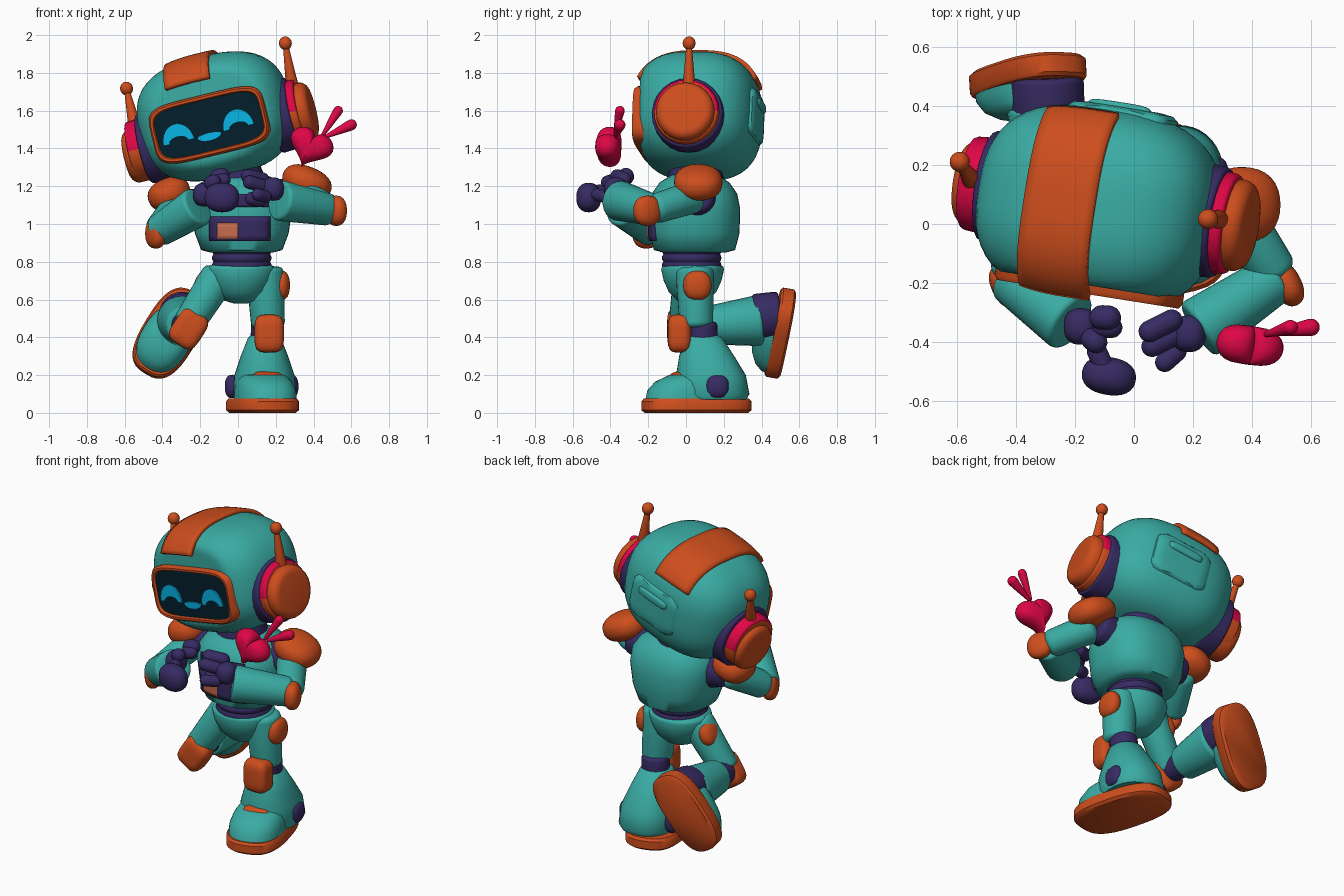
import bpy, bmesh
from math import sin, cos, pi, radians
from mathutils import Matrix, Vector

if "Cube" in bpy.data.objects:
    bpy.data.objects.remove(bpy.data.objects["Cube"])


def material(name, rgb):
    m = bpy.data.materials.new(name)
    m.use_nodes = True
    m.diffuse_color = (*rgb, 1)
    m.node_tree.nodes["Principled BSDF"].inputs["Base Color"].default_value = (*rgb, 1)
    return m


TEAL = material("teal", (0.042, 0.41, 0.37))
ORANGE = material("orange", (0.61, 0.075, 0.012))
PURPLE = material("dark purple", (0.038, 0.024, 0.125))
PINK = material("pink red", (0.73, 0.002, 0.06))
SCREEN = material("dark screen", (0.001, 0.013, 0.024))
CYAN = material("cyan", (0.002, 0.45, 0.78))
SALMON = material("salmon", (0.58, 0.15, 0.075))

I = Matrix.Identity(4)


def T(x, y, z):
    return Matrix.Translation((x, y, z))


def R(deg, axis):
    return Matrix.Rotation(radians(deg), 4, axis)


def finish(bm, name, mat, M=I, angle=40):
    bmesh.ops.remove_doubles(bm, verts=bm.verts, dist=1e-5)
    bmesh.ops.recalc_face_normals(bm, faces=bm.faces)
    bm.transform(M)
    me = bpy.data.meshes.new(name)
    bm.to_mesh(me)
    bm.free()
    me.materials.append(mat)
    ob = bpy.data.objects.new(name, me)
    bpy.context.collection.objects.link(ob)
    bpy.ops.object.select_all(action='DESELECT')
    ob.select_set(True)
    bpy.context.view_layer.objects.active = ob
    bpy.ops.object.shade_smooth_by_angle(angle=radians(angle))
    return ob


def loft(name, rings, mat, M=I, cap=True, angle=40):
    bm = bmesh.new()
    rows = [[bm.verts.new(p) for p in r] for r in rings]
    n = len(rows[0])
    for a, b in zip(rows, rows[1:]):
        for i in range(n):
            bm.faces.new((a[i], a[(i + 1) % n], b[(i + 1) % n], b[i]))
    if cap:
        bm.faces.new(rows[0])
        bm.faces.new(rows[-1])
    return finish(bm, name, mat, M, angle)


def ring(z, rx, ry, cx=0, cy=0, p=2, n=40):
    def s(v):
        return (1 if v > 0 else -1) * abs(v) ** (2 / p)
    return [(cx + rx * s(cos(2 * pi * i / n)), cy + ry * s(sin(2 * pi * i / n)), z) for i in range(n)]


def superball(name, size, mat, M=I, p=2, limit=-9, seg=32):
    """Rounded block; limit flattens the front."""
    bm = bmesh.new()
    bmesh.ops.create_uvsphere(bm, u_segments=seg, v_segments=seg // 2, radius=1)
    for v in bm.verts:
        k = sum(abs(c) ** p for c in v.co) ** (-1 / p)
        v.co = [c * k * s for c, s in zip(v.co, size)]
        v.co.y = max(v.co.y, limit)
    return finish(bm, name, mat, M)


def limb(name, a, b, ra, rb, mat, e=0.03, M=I):
    """Tapered cylinder with ends rounded by e."""
    a, b = Vector(a), Vector(b)
    d = b - a
    L = d.length
    arc = [pi / 2 * k / 5 for k in range(6)]
    start = [(e * (1 - cos(t)), max(ra - e + e * sin(t), 0.001)) for t in arc]
    end = [(L - e * (1 - cos(t)), max(rb - e + e * sin(t), 0.001)) for t in reversed(arc)]
    rings = [ring(z, r, r, n=24) for z, r in start + end]
    return loft(name, rings, mat, M @ T(*a) @ d.to_track_quat('Z', 'Y').to_matrix().to_4x4())


def patch(name, fn, nu, nv, thick, mat, M=I):
    """Curved panel from a surface function on the unit square."""
    bm = bmesh.new()
    g = [[bm.verts.new(fn(i / nu, j / nv)) for j in range(nv + 1)] for i in range(nu + 1)]
    for i in range(nu):
        for j in range(nv):
            bm.faces.new((g[i][j], g[i + 1][j], g[i + 1][j + 1], g[i][j + 1]))
    ob = finish(bm, name, mat, M)
    mod = ob.modifiers.new("thickness", 'SOLIDIFY')
    mod.thickness, mod.offset = thick, 0


def plate(name, pts, z, thick, mat, M):
    loft(name, [[(x, y, z) for x, y in pts], [(x, y, z + thick) for x, y in pts]], mat, M)


# Head shell, leaning and turned
H = T(-0.12, 0.06, 1.57) @ R(-9, 'Z') @ R(-13.5, 'Y')
HX, HY, HZ = 0.405, 0.335, 0.325
superball("head", (HX, HY, HZ), TEAL, H, 2.7, -0.27, 64)
superball("head_back_panel", (0.18, 0.06, 0.13), TEAL, H @ T(0.03, 0.285, -0.01), 6)
superball("head_back_panel_ridge", (0.11, 0.025, 0.025), TEAL, H @ T(0.03, 0.335, 0.05), 4)


def head_strip(u, v):
    x, a = (u - 0.5) * 0.61 - 0.14, radians(33 + 115 * v)
    y, z = -cos(a), sin(a)
    k = 1.025 * (1 - abs(x) ** 2.7) ** (1 / 2.7) / (abs(y) ** 2.7 + abs(z) ** 2.7) ** (1 / 2.7)
    return x * HX, y * k * HY, z * k * HZ


patch("head_strip", head_strip, 8, 32, 0.025, ORANGE, H)

# Face screen with happy eyes and mouth
F = H @ T(0, 0, -0.047) @ R(90, 'X')
frame = [(0.19, 0.313, 0.163), (0.285, 0.313, 0.163), (0.3, 0.303, 0.153), (0.3, 0.292, 0.14), (0.28, 0.283, 0.132), (0.19, 0.283, 0.132)]
loft("face_frame", [ring(z, a, b, p=5, n=64) for z, a, b in frame], ORANGE, F, cap=False)
loft("face_screen", [ring(z, 0.29, 0.139, p=5, n=64) for z in (0.2, 0.286)], SCREEN, F)
arc = [pi * k / 16 for k in range(17)]
for side, x in (("right", -0.177), ("left", 0.153)):
    outer = [(x + 0.084 * cos(t), -0.052 + 0.1 * sin(t)) for t in arc]
    inner = [(x + 0.052 * cos(t), -0.052 + 0.03 * sin(t)) for t in reversed(arc)]
    plate(side + "_eye", outer + inner, 0.286, 0.008, CYAN, F)
plate("mouth", [(x, y * (0.55 if y > -0.055 else 1) - 0.025 * (y > -0.055)) for x, y, z in ring(0, 0.066, 0.028, -0.01, -0.055)], 0.286, 0.008, CYAN, F)

# Ears and antennas: band depth, band radius, cap drop, cap radius, antenna tip
ears = {"right": (-1, 0.48, 0.168, -0.025, 0.143, (-0.44, 0.065, 0.335)), "left": (1, 0.455, 0.18, -0.008, 0.156, (0.453, 0.005, 0.367))}
for side, (s, depth, rad, drop, r, tip) in ears.items():
    E = H @ T(0, 0.01, -0.078)
    limb(side + "_ear_base", (s * 0.3, 0, 0), (s * 0.415, 0, 0), 0.195, 0.19, PURPLE, 0.015, E)
    band = limb(side + "_ear_band", (s * 0.36, 0, 0), (s * depth, 0, 0), rad, rad - 0.008, ORANGE, 0.015, E)
    band.data.materials.append(PINK)
    inv = E.inverted()
    for f in band.data.polygons:
        f.material_index = int((inv @ f.center).z > 0.01)
    limb(side + "_ear_cap", (s * 0.38, 0, drop), (s * 0.515, 0, drop), r, r, ORANGE, 0.045, E)
    limb(side + "_antenna", (s * 0.435, 0.01, 0.14), tip, 0.033, 0.014, ORANGE, 0.008, E)
    superball(side + "_antenna_tip", (0.034, 0.034, 0.036), ORANGE, E @ T(*tip))

# Torso, neck, waist and pelvis
body = [(0.85, 0.17, 0.17), (0.862, 0.215, 0.215), (0.95, 0.248, 0.238), (1.08, 0.268, 0.242), (1.16, 0.258, 0.226), (1.22, 0.215, 0.185), (1.26, 0.13, 0.12)]
loft("torso", [ring(z, a, b, 0.02, 0.045, 2.4) for z, a, b in body], TEAL, angle=60)
limb("neck", (0, 0.05, 1.15), (-0.02, 0.05, 1.34), 0.17, 0.13, PURPLE)
ribs = [(0.76 + 0.01 * k, 0.15 + 0.008 * abs(sin(k * pi / 4))) for k in range(13)]
loft("waist", [ring(z, r, r, 0.02, 0.03) for z, r in ribs], PURPLE)
hips = [(0.58, 0.04), (0.595, 0.09), (0.64, 0.14), (0.7, 0.17), (0.76, 0.185), (0.775, 0.18), (0.785, 0.15)]
loft("pelvis", [ring(z, r, 0.9 * r, 0.015, 0.035) for z, r in hips], TEAL, angle=60)


def chest_panel(name, x0, x1, z0, z1, out, mat):
    def surface(u, v):
        x, z = x0 + (x1 - x0) * u, z0 + (z1 - z0) * v
        r = 0.248 + (z - 0.95) * 0.15
        y = (0.238 + (z - 0.95) * 0.03) * (1 - (abs(x - 0.02) / r) ** 2.4) ** (1 / 2.4)
        return x, 0.045 - y - out, z
    patch(name, surface, 10, 4, 0.009, mat)


chest_panel("chest_panel", -0.15, 0.17, 0.91, 1.04, 0.003, PURPLE)
chest_panel("chest_badge", -0.11, 0.0, 0.92, 1.005, 0.009, SALMON)
chest_panel("collar_panel", -0.13, 0.17, 1.09, 1.16, 0.003, PURPLE)

# Arms: shoulder, elbow, wrist, cap position, cap width, elbow pad position
arms = {
    "left": (1, (0.33, 0.06, 1.15), (0.485, -0.18, 1.075), (0.215, -0.36, 1.125), (0.365, 0.065, 1.22), 0.135, (0.52, -0.205, 1.07)),
    "right": (-1, (-0.31, 0.04, 1.1), (-0.425, -0.18, 0.96), (-0.21, -0.335, 1.095), (-0.365, 0.045, 1.16), 0.115, (-0.435, -0.21, 0.95)),
}
for side, (s, sh, el, wr, cap, width, pad) in arms.items():
    joint = Vector(sh) - Vector((s * 0.14, 0, 0.02))
    limb(side + "_shoulder_joint", joint, sh, 0.105, 0.09, PURPLE)
    limb(side + "_upper_arm", sh, el, 0.087, 0.08, TEAL, 0.04)
    superball(side + "_shoulder_cap", (width, 0.128, 0.084), ORANGE, T(*cap) @ R(s * 22, 'Y'), 2.3)
    limb(side + "_forearm", el, wr, 0.086, 0.107, TEAL, 0.02)
    superball(side + "_elbow_pad", (0.048, 0.077, 0.08), ORANGE, T(*pad) @ R(25, 'Z'), 2.3)
    hand = Vector(wr) + Vector((-s * 0.03, -0.012, 0.06))
    superball(side + "_palm", (0.058, 0.062, 0.062), PURPLE, T(*hand), 2.4)
fingers = [
    ("left", (0.16, -0.31, 1.23), (0.02, -0.38, 1.26), 0.037), ("left", (0.17, -0.36, 1.19), (0.03, -0.43, 1.23), 0.036),
    ("left", (0.17, -0.41, 1.14), (0.08, -0.49, 1.16), 0.033), ("left", (0.15, -0.34, 1.12), (0.04, -0.38, 1.14), 0.036),
    ("right", (-0.15, -0.315, 1.24), (-0.045, -0.32, 1.265), 0.042), ("right", (-0.14, -0.35, 1.22), (-0.04, -0.35, 1.24), 0.036),
    ("right", (-0.17, -0.37, 1.2), (-0.1, -0.42, 1.24), 0.038), ("right", (-0.14, -0.4, 1.18), (-0.09, -0.51, 1.17), 0.034),
]
for side, a, b, r in fingers:
    limb(side + "_finger", a, b, r, r, PURPLE, r)
superball("right_thumb", (0.092, 0.064, 0.078), PURPLE, T(-0.085, -0.515, 1.14) @ R(-10, 'Z'), 2.3)

# Floating heart with two sparks
heart = []
for k in range(13):
    t = -pi / 2 + pi * k / 12
    w = max(cos(t), 0.01) ** 0.6 * 0.0075
    heart.append([(16 * w * sin(a) ** 3, 0.066 * sin(t), w * (13 * cos(a) - 3.7 * cos(2 * a) - 1.6 * cos(3 * a) - cos(4 * a)))
                  for a in [2 * pi * i / 40 for i in range(40)]])
loft("heart", heart, PINK, T(0.385, -0.41, 1.412) @ R(-8, 'Z') @ R(24, 'Y'), angle=60)
sparks = {"upper_spark": ((0.445, -0.375, 1.465), (0.53, -0.35, 1.6), 0.025), "lower_spark": ((0.46, -0.37, 1.46), (0.6, -0.35, 1.525), 0.029)}
for name, (a, b, r) in sparks.items():
    limb(name, a, b, 0.01, r, PINK, 0.008)
    superball(name + "_tip", (r, r, r), PINK, T(*b))


# Boots
def boot(side, M, t):
    sole = [(0, 0.275, 0.152), (0.014, 0.292, 0.168), (t - 0.014, 0.292, 0.168), (t, 0.28, 0.158)]
    loft(side + "_sole", [ring(z, w, l, p=2.8) for z, l, w in sole], ORANGE, M)
    upper = [(0.06, 0.215, 0.156, -0.06), (0.12, 0.21, 0.154, -0.052), (0.165, 0.19, 0.14, -0.03), (0.2, 0.16, 0.115, 0.015), (0.215, 0.1, 0.06, 0.06)]
    loft(side + "_boot", [ring(z, w, l, 0, c, 2.4) for z, l, w, c in upper], TEAL, M, angle=60)


stand = T(0.13, 0.055, 0) @ R(15, 'Z')
boot("left", stand, 0.075)
superball("boot_strap", (0.075, 0.03, 0.022), ORANGE, stand @ T(0, -0.105, 0.195) @ R(20, 'X'), 3)
up = Vector((0.06, -0.98, 0.17)).normalized()
heel = Vector((0.52, 0.2, 0.84))
heel = (heel - up * heel.dot(up)).normalized()
axes = Matrix((heel.cross(up), heel, up)).transposed().to_4x4()
boot("right", T(-0.362, 0.54, 0.415) @ axes @ Matrix.Scale(0.86, 4), 0.095)

# Standing leg
limb("left_thigh", (0.14, 0.045, 0.77), (0.16, 0.055, 0.45), 0.1, 0.09, TEAL)
superball("left_hip_pad", (0.045, 0.075, 0.078), ORANGE, T(0.23, 0.06, 0.675), 2.3)
superball("left_knee_pad", (0.078, 0.062, 0.1), ORANGE, T(0.165, -0.035, 0.42), 4)
limb("left_knee_joint", (0.15, 0.085, 0.48), (0.145, 0.09, 0.36), 0.08, 0.08, PURPLE, 0.02)
shin = [(0.41, 0.07, 0.09), (0.4, 0.088, 0.09), (0.3, 0.128, 0.11), (0.2, 0.162, 0.132), (0.1, 0.17, 0.142), (0.07, 0.155, 0.142)]
loft("left_shin", [ring(z, r * 0.98, r * 1.14, 0.14, y, 2.3) for z, r, y in shin], TEAL, angle=60)
for x in (-0.03, 0.28):
    superball("left_ankle_disc", (0.04, 0.062, 0.062), PURPLE, T(x, 0.165, 0.14), 2.5)

# Raised leg
limb("right_thigh", (-0.09, 0.03, 0.74), (-0.27, -0.01, 0.46), 0.095, 0.084, TEAL)
superball("right_hip_pad", (0.045, 0.07, 0.075), ORANGE, T(-0.185, 0.04, 0.685) @ R(25, 'Y'), 2.3)
superball("right_knee_pad", (0.083, 0.06, 0.1), ORANGE, T(-0.262, -0.04, 0.445) @ R(33, 'Y'), 4)
limb("right_knee_joint", (-0.27, 0, 0.46), (-0.28, 0.14, 0.465), 0.075, 0.075, PURPLE, 0.02)
limb("right_shin", (-0.28, 0.1, 0.462), (-0.295, 0.4, 0.49), 0.102, 0.135, TEAL, 0.02)
limb("right_ankle", (-0.29, 0.36, 0.505), (-0.295, 0.5, 0.52), 0.124, 0.124, PURPLE, 0.02)
